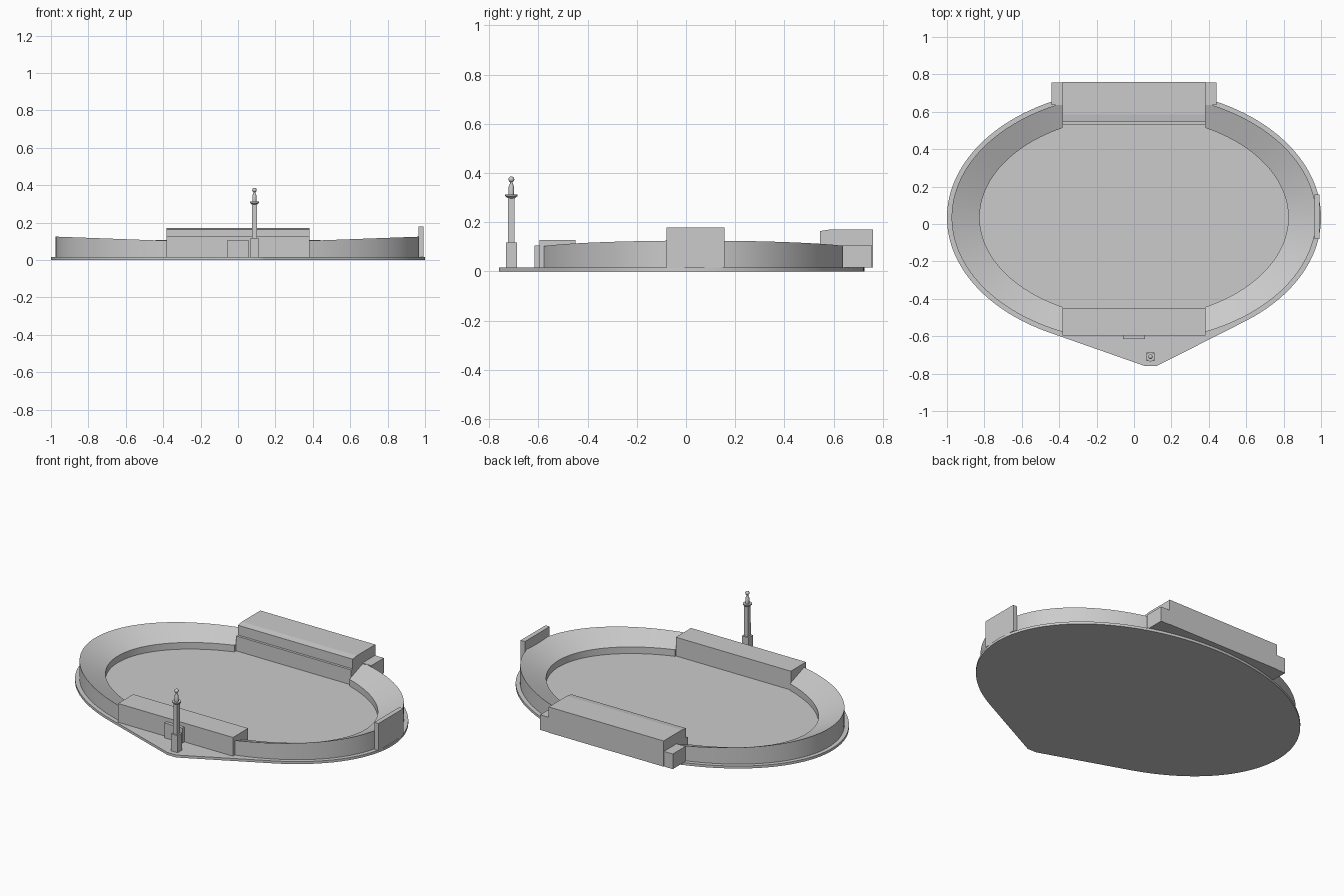
import bpy, bmesh, math

if "Cube" in bpy.data.objects:
    bpy.data.objects.remove(bpy.data.objects["Cube"], do_unlink=True)

# One flat grey for the whole model
GREY = (0.6, 0.6, 0.6, 1)
grey = bpy.data.materials.new("light grey")
grey.use_nodes = True
grey.diffuse_color = GREY
grey.node_tree.nodes["Principled BSDF"].inputs["Base Color"].default_value = GREY

CY = 0.035      # centre of the ovals
GROUND = 0.015  # top of the base
HALF = 0.383    # half length of the stands


def finish(name, bm, smooth=False):
    bmesh.ops.recalc_face_normals(bm, faces=bm.faces)
    mesh = bpy.data.meshes.new(name)
    bm.to_mesh(mesh)
    bm.free()
    mesh.materials.append(grey)
    obj = bpy.data.objects.new(name, mesh)
    bpy.context.collection.objects.link(obj)
    if smooth:
        bpy.ops.object.select_all(action="DESELECT")
        obj.select_set(True)
        bpy.context.view_layer.objects.active = obj
        bpy.ops.object.shade_smooth_by_angle(angle=math.radians(30))
    return obj


def loft(name, loops, smooth=False):
    """Skin equal closed loops in order and cap both ends."""
    bm = bmesh.new()
    rows = [[bm.verts.new(p) for p in loop] for loop in loops]
    n = len(rows[0])
    for a, b in zip(rows, rows[1:]):
        for i in range(n):
            j = (i + 1) % n
            bm.faces.new((a[i], a[j], b[j], b[i]))
    bm.faces.new(rows[0])
    bm.faces.new(rows[-1])
    return finish(name, bm, smooth)


def box(name, x0, x1, y0, y1, z0, z1):
    return loft(name, [[(x0, y0, z), (x1, y0, z), (x1, y1, z), (x0, y1, z)]
                       for z in (z0, z1)])


def extrude_x(name, profile, half):
    return loft(name, [[(x, y, z) for y, z in profile] for x in (-half, half)])


def lathe(name, x, y, profile, sides, turn=0):
    ring = [turn + math.tau * i / sides for i in range(sides)]
    return loft(name, [[(x + r * math.cos(a), y + r * math.sin(a), z) for a in ring]
                       for r, z in profile], sides > 8)


# Base plate: oval drawn out to a blunt point around the tower
bm = bmesh.new()
outline = [(math.cos(math.tau * i / 128), CY + 0.69 * math.sin(math.tau * i / 128))
           for i in range(128)]
outline += [(0.045, -0.75), (0.06, -0.76), (0.12, -0.76), (0.14, -0.75)]
for z in (0, GROUND):
    for x, y in outline:
        bm.verts.new((x, y, z))
hull = bmesh.ops.convex_hull(bm, input=bm.verts)
bmesh.ops.delete(bm, geom=[v for v in bm.verts if not v.link_faces], context="VERTS")
bmesh.ops.dissolve_limit(bm, angle_limit=0.005, verts=bm.verts, edges=bm.edges)
finish("base_plate", bm, True)


# Curved terraces: sloping bank on each side, ending at the straight stands
def oval(a, b, t):
    angle = t * math.acos(HALF / a)
    return a * math.cos(angle), CY + b * math.sin(angle)


sections = []
for i in range(65):
    t = i / 32 - 1
    xi, yi = oval(0.825, 0.54, t)
    xo, yo = oval(0.975, 0.665, t)
    rim = 0.103 + 0.022 * (xo - HALF) / (0.975 - HALF)
    sections.append([(xi, yi, GROUND), (xo, yo, GROUND), (xo, yo, rim), (xi, yi, 0.055)])
for side, name in ((1, "left_terrace"), (-1, "right_terrace")):
    loft(name, [[(side * x, y, z) for x, y, z in s] for s in sections], True)

# Straight stands
box("front_stand", -HALF, HALF, -0.595, -0.45, GROUND, 0.128)
box("front_entrance", -0.06, 0.06, -0.615, -0.595, GROUND, 0.105)
extrude_x("back_stand", [(0.53, GROUND), (0.76, GROUND), (0.76, 0.17), (0.585, 0.17),
                         (0.545, 0.164), (0.545, 0.105), (0.53, 0.105)], HALF)
for side, name in ((1, "left_stair_block"), (-1, "right_stair_block")):
    x0, x1 = sorted((side * HALF, side * 0.442))
    box(name, x0, x1, 0.637, 0.757, GROUND, 0.106)

# Scoreboard on the left end
box("scoreboard", 0.964, 0.992, -0.08, 0.157, GROUND, 0.178)

# Tower
TX, TY = 0.088, -0.71
box("tower_plinth", TX - 0.022, TX + 0.022, TY - 0.022, TY + 0.022, GROUND, 0.118)
lathe("tower_shaft", TX, TY, [(0.019, 0.118), (0.018, 0.3)], 4, math.pi / 4)
lathe("tower_gallery", TX, TY, [(0.014, 0.297), (0.025, 0.306), (0.025, 0.312)], 16)
lathe("tower_lantern", TX, TY, [(0.011, 0.312), (0.011, 0.345), (0.005, 0.358),
                                (0.005, 0.366)], 12)
bm = bmesh.new()
bmesh.ops.create_uvsphere(bm, u_segments=16, v_segments=10, radius=0.012)
bmesh.ops.translate(bm, verts=bm.verts, vec=(TX, TY, 0.374))
finish("tower_ball", bm, True)
